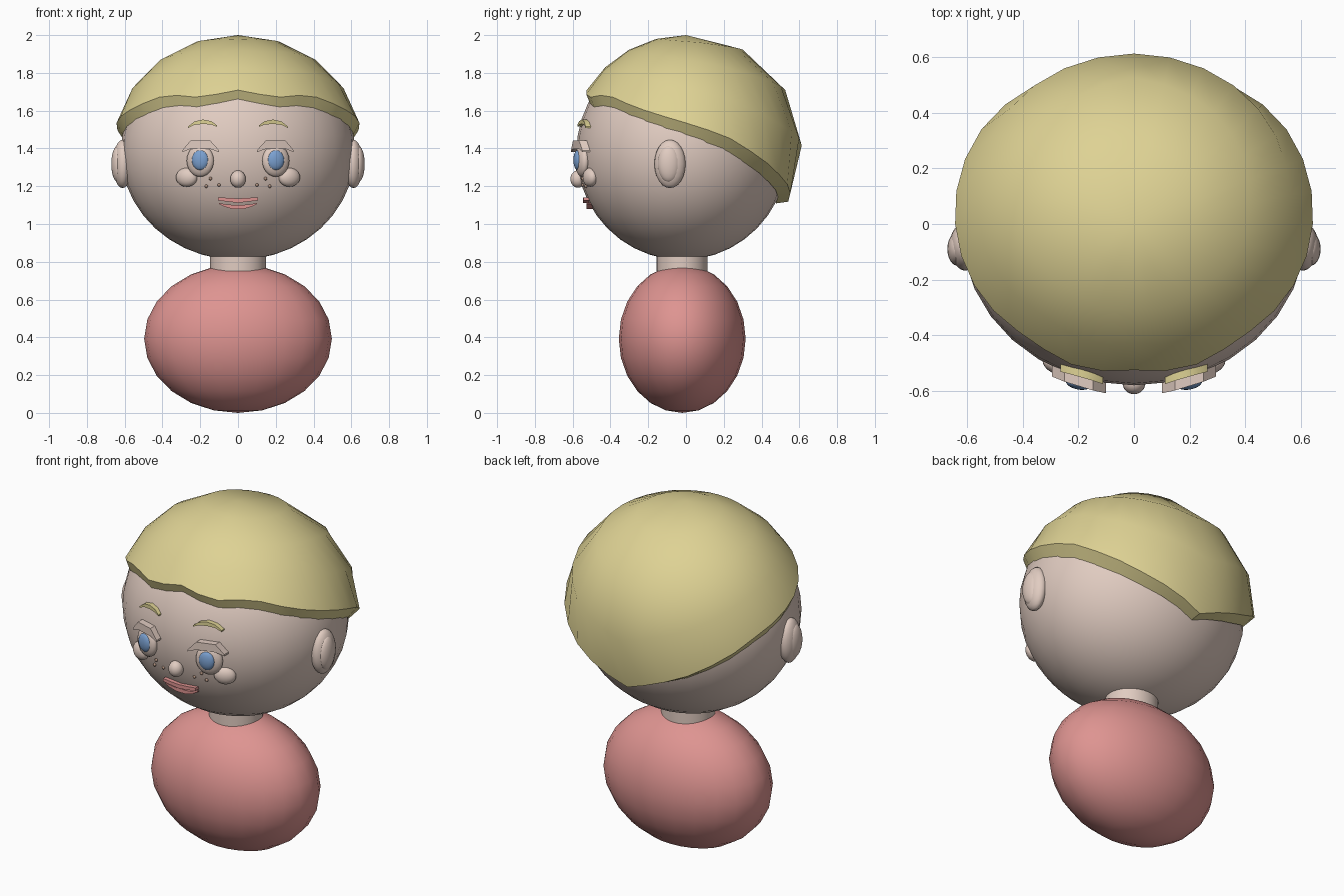
import bpy, bmesh, math
from mathutils import Matrix, Vector

cube = bpy.data.objects.get("Cube")
if cube:
    bpy.data.objects.remove(cube, do_unlink=True)


def material(name, r, g, b):
    """Flat colour from 0-255 sRGB values."""
    col = [((c / 255 + 0.055) / 1.055) ** 2.4 for c in (r, g, b)] + [1.0]
    m = bpy.data.materials.new(name)
    m.use_nodes = True
    m.diffuse_color = col
    bsdf = m.node_tree.nodes["Principled BSDF"]
    bsdf.inputs["Base Color"].default_value = col
    bsdf.inputs["Roughness"].default_value = 0.8
    return m


skin = material("skin", 225, 204, 193)
blond = material("blond", 222, 210, 148)
pink = material("pink", 222, 148, 145)
blue = material("blue", 122, 160, 208)
freckle_tan = material("freckle_tan", 176, 146, 128)

parts = []


def finish(name, bm, mat):
    bmesh.ops.recalc_face_normals(bm, faces=bm.faces[:])
    me = bpy.data.meshes.new(name)
    bm.to_mesh(me)
    bm.free()
    me.materials.append(mat)
    ob = bpy.data.objects.new(name, me)
    bpy.context.collection.objects.link(ob)
    parts.append(ob)
    return ob


def ellipsoid(name, centre, radii, mat, seg=24, rings=12, tilt=0.0):
    bm = bmesh.new()
    mtx = (Matrix.Translation(centre) @ Matrix.Rotation(tilt, 4, 'Z')
           @ Matrix.Diagonal((*radii, 1)))
    bmesh.ops.create_uvsphere(bm, u_segments=seg, v_segments=rings, radius=1, matrix=mtx)
    return finish(name, bm, mat)


HEAD_C = Vector((0, -0.02, 1.38))
HEAD_R = Vector((0.62, 0.56, 0.57))


def face_y(x, z):
    """Front surface of the head at x, z."""
    t = 1 - (x / HEAD_R.x) ** 2 - ((z - HEAD_C.z) / HEAD_R.z) ** 2
    return HEAD_C.y - HEAD_R.y * math.sqrt(max(t, 0))


def face_strip(name, stations, out, mat):
    """Raised strip on the face from (x, low z, high z) stations."""
    bm = bmesh.new()
    loops = []
    for x, lo, hi in stations:
        y = face_y(x, (lo + hi) / 2)
        loops.append([bm.verts.new(p) for p in (
            (x, y - out, lo), (x, y - out, hi), (x, y + 0.02, hi), (x, y + 0.02, lo))])
    for a, b in zip(loops, loops[1:]):
        for i in range(4):
            j = (i + 1) % 4
            bm.faces.new((a[i], a[j], b[j], b[i]))
    bm.faces.new(loops[0])
    bm.faces.new(loops[-1])
    return finish(name, bm, mat)


# Body, neck and head
ellipsoid("body", (0, -0.02, 0.393), (0.497, 0.336, 0.393), pink)
bm = bmesh.new()
bmesh.ops.create_cone(bm, cap_ends=True, segments=32, radius1=1, radius2=1, depth=1,
                      matrix=Matrix.Translation((0, -0.02, 0.82))
                      @ Matrix.Diagonal((0.147, 0.135, 0.14, 1)))
finish("neck", bm, skin)
ellipsoid("head", HEAD_C, HEAD_R, skin, 32, 20)

# Hair cap: rim angle from the crown, by azimuth from the front (-90) to the back (90)
RIM = [(-90, 59), (-70, 63.3), (-50, 61.5), (-25, 69.5), (0, 77),
       (20, 83.5), (35, 92), (58, 104.5), (90, 118)]


def rim_angle(az):
    for (a0, t0), (a1, t1) in zip(RIM, RIM[1:]):
        if az <= a1 + 1e-4:
            return t0 + (t1 - t0) * (az - a0) / (a1 - a0)
    return RIM[-1][1]


def hair_point(a, theta, scale):
    t = math.radians(theta)
    return (0.66 * scale * math.sin(t) * math.cos(a),
            0.613 * scale * math.sin(t) * math.sin(a),
            1.4 + 0.6 * scale * math.cos(t))


SEG, RINGS = 32, 4
bm = bmesh.new()
top, under = bm.verts.new((0, 0, 2.0)), bm.verts.new((0, 0, 1.945))
columns = []
for s in range(SEG):
    a = 2 * math.pi * s / SEG
    rim = rim_angle(math.degrees(math.asin(max(-1, min(1, math.sin(a))))))
    lip = rim + 4 + 3 * abs(math.cos(a))
    col = [hair_point(a, rim * r / RINGS, 1.0) for r in range(1, RINGS + 1)]
    col += [hair_point(a, lip * r / RINGS, 0.915) for r in range(RINGS, 0, -1)]
    columns.append([bm.verts.new(p) for p in col])
for s in range(SEG):
    a, b = columns[s], columns[(s + 1) % SEG]
    bm.faces.new((top, a[0], b[0]))
    bm.faces.new((under, b[-1], a[-1]))
    for i in range(len(a) - 1):
        bm.faces.new((a[i], a[i + 1], b[i + 1], b[i]))
finish("hair", bm, blond)

# Paired features
for side, sx in (("left", 1), ("right", -1)):
    ellipsoid(f"{side}_ear", (sx * 0.612, -0.085, 1.318), (0.05, 0.083, 0.128), skin,
              tilt=-sx * 0.1)
    ellipsoid(f"{side}_inner_ear", (sx * 0.635, -0.09, 1.318), (0.036, 0.06, 0.098), skin)
    ellipsoid(f"{side}_eye", (sx * 0.2, -0.55, 1.335), (0.075, 0.034, 0.085), skin,
              tilt=sx * 0.3)
    ellipsoid(f"{side}_iris", (sx * 0.2, -0.574, 1.338), (0.045, 0.021, 0.053), blue,
              tilt=sx * 0.2)
    ellipsoid(f"{side}_cheek", (sx * 0.272, -0.508, 1.247), (0.06, 0.034, 0.05), skin,
              tilt=sx * 0.4)
    # Faceted upper lid
    face_strip(f"{side}_eyelid", [(sx * x, lo, hi) for x, lo, hi in (
        (0.1, 1.38, 1.39), (0.148, 1.398, 1.443), (0.25, 1.398, 1.443),
        (0.295, 1.38, 1.39))], 0.036, skin)
    # Arched brow
    face_strip(f"{side}_eyebrow", [(sx * x, lo, hi) for x, lo, hi in (
        (0.112, 1.515, 1.523), (0.14, 1.526, 1.544), (0.185, 1.53, 1.553),
        (0.23, 1.525, 1.543), (0.265, 1.508, 1.516))], 0.022, blond)
    for i, (x, z) in enumerate(((0.1, 1.207), (0.146, 1.24), (0.168, 1.2))):
        ellipsoid(f"{side}_freckle_{i + 1}", (sx * x, face_y(x, z), z),
                  (0.009, 0.009, 0.009), freckle_tan, 10, 6)

# Nose and lips
ellipsoid("nose", (0, -0.572, 1.238), (0.041, 0.04, 0.046), skin)
face_strip("upper_lip", [(x, 1.112 + 0.2 * abs(x) * 0.6, 1.135 + 0.06 * abs(x))
                         for x in (-0.105, -0.06, 0, 0.06, 0.105)], 0.026, pink)
face_strip("lower_lip", [(x, 1.077 + 2.9 * x * x, 1.1 + 1.1 * x * x)
                         for x in (-0.1, -0.07, -0.03, 0.03, 0.07, 0.1)], 0.024, pink)

# Smooth shading with crisp edges
bpy.ops.object.select_all(action='DESELECT')
for ob in parts:
    ob.select_set(True)
bpy.context.view_layer.objects.active = parts[0]
bpy.ops.object.shade_smooth_by_angle(angle=math.radians(35))
